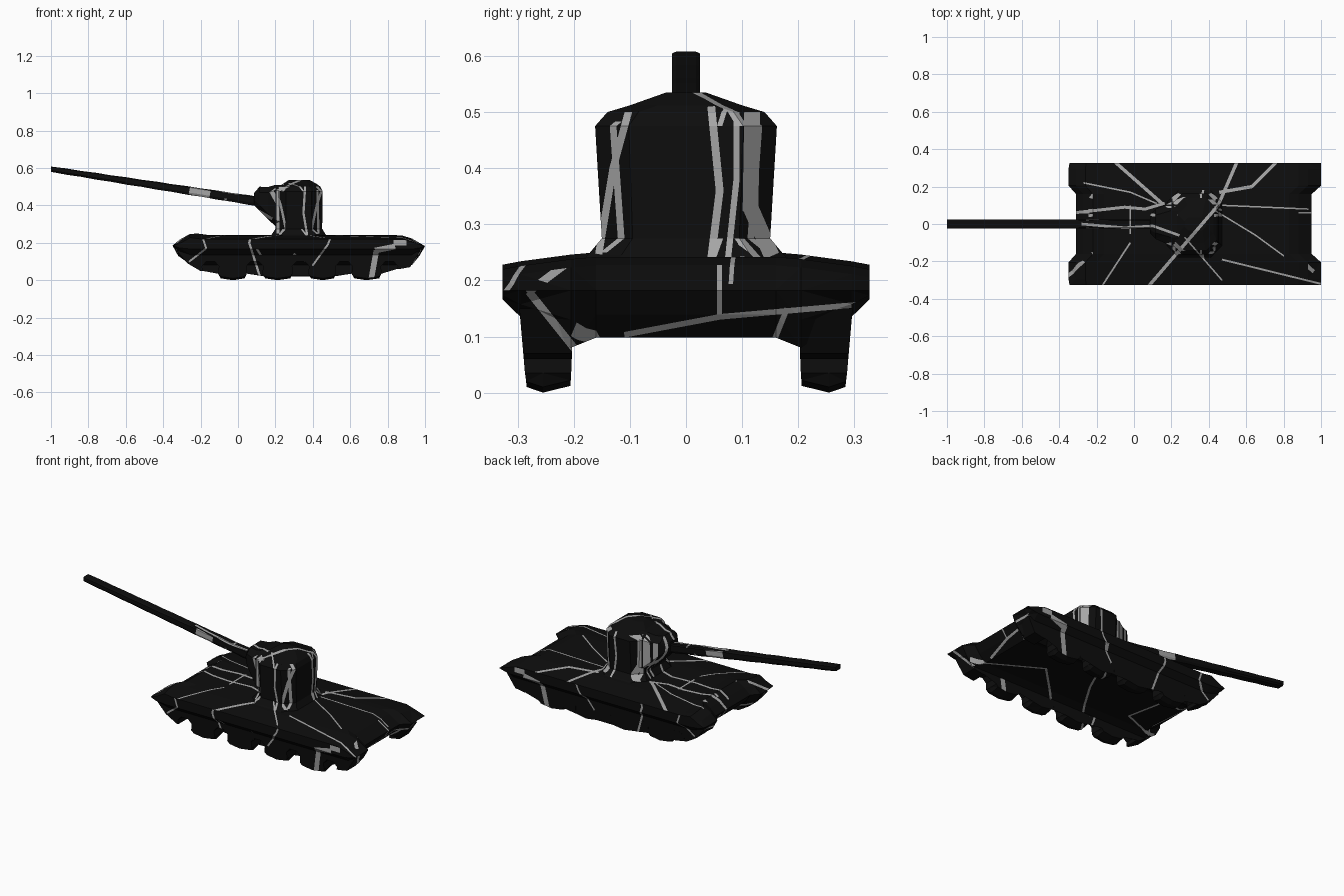
import bpy, bmesh, math
from mathutils import Vector

if "Cube" in bpy.data.objects:
    bpy.data.objects.remove(bpy.data.objects["Cube"])


def mat(name, v):
    m = bpy.data.materials.new(name)
    m.diffuse_color = (v, v, v, 1)
    m.use_nodes = True
    m.node_tree.nodes["Principled BSDF"].inputs["Base Color"].default_value = m.diffuse_color
    return m


BLACK, GREY = mat("black", 0.004), mat("crack_grey", 0.38)

# Crack paths: view direction, width, path points in that view's two axes
TOP = [
    (.018, [(-.1, .33), (.15, .11)]),
    (.016, [(-.32, .06), (-.05, .09), (.06, .08), (.16, .11)]),
    (.014, [(-.28, 0), (-.05, -.02), (.1, -.01), (.24, -.06)]),
    (.018, [(.55, .33), (.45, .1), (.08, -.33)]),
    (.018, [(.76, .33), (.63, .2), (.46, .17)]),
    (.008, [(.47, .1), (.93, .08)]),
    (.010, [(.47, -.19), (1, -.32)]),
    (.009, [(-.02, -.1), (-.17, -.33)]),
    (.008, [(.27, -.07), (.47, -.3)]),
    (.008, [(.42, .08), (.65, -.06), (.8, -.17)]),
    (.010, [(-.02, .1), (-.02, -.05)]),
    (.008, [(-.27, .22), (-.02, .17), (.12, .11)]),
]
FRONT = [
    (.016, [(.215, .25), (.215, .48), (.3, .52)]),
    (.012, [(.37, .24), (.35, .36), (.36, .52)]),
    (.012, [(.43, .25), (.425, .48)]),
    (.012, [(.07, .24), (.06, .2), (.12, .01)]),
    (.010, [(.5, .24), (.48, .19), (.4, .08)]),
    (.030, [(.9, .2), (.84, .2)]),
    (.030, [(.84, .18), (.74, .16), (.715, .02)]),
    (.010, [(-.19, .23), (-.17, .17), (-.26, .1)]),
    (.040, [(-.26, .48), (-.16, .46)]),
    (.016, [(.11, .37), (.18, .33)]),
]
RIGHT = [
    (.013, [(-.1, .51), (-.13, .4), (-.155, .25)]),
    (.014, [(.045, .51), (.06, .36), (.045, .24)]),
    (.011, [(.09, .51), (.09, .38), (.075, .24)]),
    (.028, [(.118, .51), (.115, .33), (.15, .25)]),
    (.014, [(-.2, .24), (-.28, .18), (-.2, .08)]),
    (.010, [(-.11, .103), (.06, .135), (.32, .158)]),
    (.009, [(.06, .24), (.06, .14)]),
    (.010, [(.18, .15), (.16, .1)]),
]
BELOW = [
    (.012, [(.95, -.2), (.6, 0), (.3, -.3)]),
    (.012, [(.45, .33), (.3, 0), (.1, -.33)]),
    (.012, [(-.3, .1), (-.1, .14), (-.05, -.1), (-.3, -.2)]),
]
VIEWS = [((0, 0, 1), 0, 1, TOP), ((0, -1, 0), 0, 2, FRONT), ((0, 1, 0), 0, 2, FRONT),
         ((1, 0, 0), 1, 2, RIGHT), ((-1, 0, 0), 1, 2, RIGHT), ((0, 0, -1), 0, 1, BELOW)]


def add_crack(bm, view, a, b, p, q, width):
    """Cut a narrow rectangle into the faces turned to the view and paint it grey."""
    view = Vector(view)
    P, Q = Vector((0, 0, 0)), Vector((0, 0, 0))
    P[a], P[b], Q[a], Q[b] = p[0], p[1], q[0], q[1]
    d = (Q - P).normalized()
    n = d.cross(view)
    L, h = (Q - P).length + width * .25, width / 2

    def facing():
        out = []
        for f in bm.faces:
            if f.normal.dot(view) < .4:
                continue
            us = [(v.co - P).dot(d) for v in f.verts]
            ws = [(v.co - P).dot(n) for v in f.verts]
            if max(us) > 0 and min(us) < L and max(ws) > -h and min(ws) < h:
                out.append(f)
        return out

    for co, no in ((P + n * h, n), (P - n * h, n), (P, d), (P + d * L, d)):
        fs = facing()
        if not fs:
            return
        es = list({e for f in fs for e in f.edges})
        vs = list({v for f in fs for v in f.verts})
        bmesh.ops.bisect_plane(bm, geom=fs + es + vs, plane_co=co, plane_no=no, dist=1e-5)
    for f in facing():
        r = f.calc_center_median() - P
        if 0 < r.dot(d) < L and abs(r.dot(n)) < h:
            f.material_index = 1


def loft(name, rings):
    """Skin matching rings, cap the ends, then crack the surface."""
    bm = bmesh.new()
    rv = [[bm.verts.new(c) for c in r] for r in rings]
    k = len(rv[0])
    for r0, r1 in zip(rv, rv[1:]):
        for i in range(k):
            j = (i + 1) % k
            bm.faces.new((r0[i], r0[j], r1[j], r1[i]))
    bm.faces.new(rv[0])
    bm.faces.new(rv[-1])
    bmesh.ops.triangulate(bm, faces=bm.faces[:])
    bmesh.ops.recalc_face_normals(bm, faces=bm.faces[:])
    for view, a, b, cracks in VIEWS:
        for width, path in cracks:
            for p, q in zip(path, path[1:]):
                bm.normal_update()
                add_crack(bm, view, a, b, p, q, width)
    me = bpy.data.meshes.new(name)
    bm.to_mesh(me)
    bm.free()
    me.materials.append(BLACK)
    me.materials.append(GREY)
    ob = bpy.data.objects.new(name, me)
    bpy.context.collection.objects.link(ob)
    return ob


# Hull: side profile lofted across the width
def hull_ring(y, xl, xr, zt, zb):
    m = (.18 + zb) / 2
    pts = [(xl, .185), (xl + .04, zt - .02), (xl + .09, zt + .008), (xl + .15, zt),
           (xr - .12, zt), (xr - .07, zt - .015), (xr, .182), (xr - .03, m),
           (xr - .07, zb), (xl + .1, zb), (xl + .03, m)]
    return [(x, y, z) for x, z in pts]


half = [(.327, -.345, 1, .22, .166), (.295, -.35, 1, .226, .135),
        (.205, -.35, 1, .238, .08), (.16, -.31, .95, .242, .098)]
loft("hull", [hull_ring(-r[0], *r[1:]) for r in half] + [hull_ring(*r) for r in half[::-1]])

# Running gear: outline with arches between wheel blocks, one per side
outline = [(-.33, .16), (-.27, .09), (-.205, .05)]
for i, c in enumerate((-.147, .09, .335, .567, .81)):
    left, right = (.05 if i == 0 else .01), (.06 if i == 4 else .01)
    outline += [(c - .055, left), (c - .043, max(left, .035)), (c - .045, .075), (c - .022, .1),
                (c + .022, .1), (c + .045, .075), (c + .04, max(right, .035)), (c + .055, right)]
    if i == 0:
        outline.pop(2)
    if i < 4:
        outline.append((c + .12, 0))
outline += [(.92, .07), (.97, .15)]
for side, name in ((-1, "near_running_gear"), (1, "far_running_gear")):
    rings = []
    for y_low, y_high, lift in ((.206, .2, .012), (.255, .255, 0), (.284, .297, .01)):
        rings.append([(x, side * (y_low + (y_high - y_low) * min(z / .15, 1)),
                       z + lift * (z < .03)) for x, z in outline])
    loft(name, rings)


# Turret: chamfered box rings stacked upward
def box_ring(z, x0, x1, hy, c, crown=0):
    pts = [(x0, -hy + c), (x0 + c, -hy), (x1 - c, -hy), (x1, -hy + c),
           (x1, hy - c), (x1 - c, hy), (x0 + c, hy), (x0, hy - c)]
    return [(x, y, z) for x, y in pts]


loft("turret", [box_ring(*r) for r in (
    (.225, .165, .485, .2, .07), (.245, .18, .468, .175, .06), (.275, .2, .45, .15, .055),
    (.475, .197, .453, .162, .06), (.5, .212, .44, .14, .055),
    (.512, .235, .425, .1, .05), (.535, .27, .385, .035, .02))])

# Mantlet: wedge in front of the turret, lofted forward
loft("mantlet", [[(x, -w, z0 + .03), (x, -w * .6, z0), (x, w * .6, z0), (x, w, z0 + .03),
                  (x, w, z1 - .03), (x, w * .6, z1), (x, -w * .6, z1), (x, -w, z1 - .03)]
                 for x, w, z0, z1 in ((.28, .125, .27, .51), (.2, .12, .29, .51),
                                      (.16, .1, .325, .498), (.115, .08, .37, .5),
                                      (.085, .05, .4, .465))])


# Barrel: nearly square tube with slight ripples
def tube_ring(x, r):
    z, ch = .434 - .1555 * x + .004, r * .55
    pts = [(-.025, -r + ch), (-.018, -r), (.018, -r), (.025, -r + ch),
           (.025, r - ch * .4), (.018, r), (-.018, r), (-.025, r - ch * .4)]
    return [(x, y, z + dz) for y, dz in pts]


n = 14
loft("barrel", [tube_ring(-1 + 1.13 * i / n, .013 + .011 * i / n + (.003 if i % 2 else .001))
                for i in range(n + 1)])
